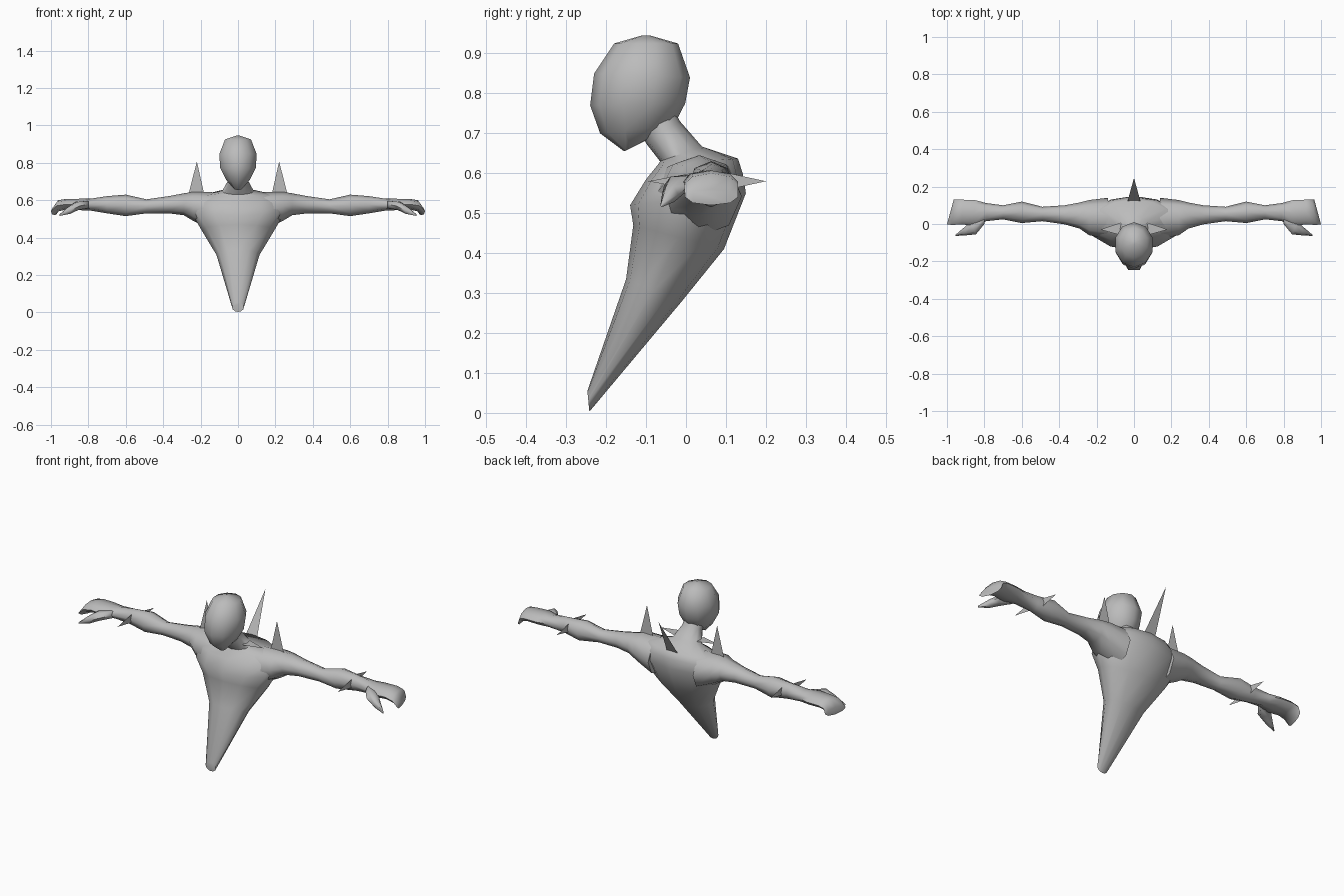
import bpy, bmesh, math
from mathutils import Vector as V

cube = bpy.data.objects.get("Cube")
if cube:
    bpy.data.objects.remove(cube)

grey = bpy.data.materials.new("stone_grey")
grey.use_nodes = True
grey.diffuse_color = (0.5, 0.5, 0.5, 1)
grey.node_tree.nodes["Principled BSDF"].inputs["Base Color"].default_value = (0.5, 0.5, 0.5, 1)


def finish(name, bm, smooth=True, mirror=False):
    """Turn a bmesh into a coloured object, optionally mirrored across x."""
    if smooth:
        bmesh.ops.recalc_face_normals(bm, faces=bm.faces)
    mesh = bpy.data.meshes.new(name)
    bm.to_mesh(mesh)
    bm.free()
    mesh.materials.append(grey)
    obj = bpy.data.objects.new(name, mesh)
    bpy.context.collection.objects.link(obj)
    if mirror:
        obj.modifiers.new("mirror", "MIRROR").use_clip = False
    if smooth:
        for o in bpy.context.selected_objects:
            o.select_set(False)
        obj.select_set(True)
        bpy.context.view_layer.objects.active = obj
        bpy.ops.object.shade_smooth_by_angle(angle=math.radians(60))
    return obj


def loft(name, rings, sides=10, mirror=False):
    """Skin a row of elliptical rings, each a (centre, u axis, v axis)."""
    bm = bmesh.new()
    loops = []
    for c, u, v in rings:
        angles = [2 * math.pi * i / sides for i in range(sides)]
        loops.append([bm.verts.new(c + u * math.cos(a) + v * math.sin(a)) for a in angles])
    for a, b in zip(loops, loops[1:]):
        for i in range(sides):
            j = (i + 1) % sides
            bm.faces.new((a[i], a[j], b[j], b[i]))
    bm.faces.new(loops[0])
    bm.faces.new(loops[-1])
    return finish(name, bm, True, mirror)


def slices(rows):
    """Rings set by front y, z, back y, z and half width."""
    out = []
    for fy, fz, by, bz, w in rows:
        f, b = V((0, fy, fz)), V((0, by, bz))
        out.append(((f + b) / 2, (f - b) / 2, V((w, 0, 0))))
    return out


def limb(rows):
    """Rings across x set by x, y range, z range and slant in x."""
    return [(V((x, (y0 + y1) / 2, (z0 + z1) / 2)), V((dx, (y1 - y0) / 2, 0)),
             V((0, 0, (z1 - z0) / 2))) for x, y0, y1, z0, z1, dx in rows]


def spike(name, a, b, tip, mirror=True):
    """Flat triangular thorn."""
    bm = bmesh.new()
    bm.faces.new([bm.verts.new(p) for p in (a, b, tip)])
    return finish(name, bm, False, mirror)


# Tapering torso and neck
loft("torso", slices([
    (-.247, .055, -.242, .003, .032),
    (-.15, .335, -.01, .28, .115),
    (-.132, .47, .095, .41, .195),
    (-.14, .52, .15, .55, .25),
    (-.1, .585, .142, .6, .25),
    (-.07, .622, .13, .637, .2),
    (-.065, .63, .04, .667, .085),
    (-.1, .675, -.015, .73, .055),
    (-.13, .74, -.04, .78, .05)]), 12)

# Head
loft("head", slices([
    (-.155, .655, -.11, .677, .025),
    (-.215, .70, -.03, .72, .065),
    (-.24, .77, -.002, .775, .1),
    (-.23, .85, .01, .84, .105),
    (-.18, .925, -.02, .925, .073),
    (-.11, .945, -.09, .945, .01)]), 10)

# Arms with mitten hands
loft("arm", limb([
    (.14, -.08, .14, .44, .645, 0),
    (.24, -.06, .128, .49, .645, 0),
    (.29, -.025, .115, .52, .637, 0),
    (.37, -.002, .1, .53, .622, 0),
    (.49, .015, .092, .53, .605, 0),
    (.6, .005, .12, .515, .63, 0),
    (.7, .025, .1, .53, .622, 0),
    (.79, .015, .112, .545, .608, 0),
    (.85, -.01, .128, .547, .608, 0),
    (.92, -.002, .13, .55, .607, 0),
    (.962, -.005, .13, .54, .6, -.008),
    (.982, -.002, .13, .52, .56, -.018)]), 8, mirror=True)

# Thumbs
loft("thumb", limb([
    (.8, .0, .06, .555, .6, 0),
    (.86, -.055, .01, .545, .595, .015),
    (.9, -.06, -.02, .525, .57, .01),
    (.955, -.064, -.058, .515, .525, 0)]), 6, mirror=True)

# Thorns on shoulders, collar, forearms and back
spike("shoulder_spike", (.18, .035, .63), (.265, .035, .63), (.22, .035, .807))
spike("collar_spike", (.05, .015, .667), (.07, -.06, .667), (.18, -.03, .667))
spike("forearm_back_spike", (.67, .085, .555), (.67, .085, .605), (.67, .2, .58))
spike("forearm_front_spike", (.69, .04, .555), (.69, .04, .605), (.69, -.095, .58))
spike("back_spike", (-.035, .12, .63), (.035, .12, .63), (0, .246, .85), mirror=False)
